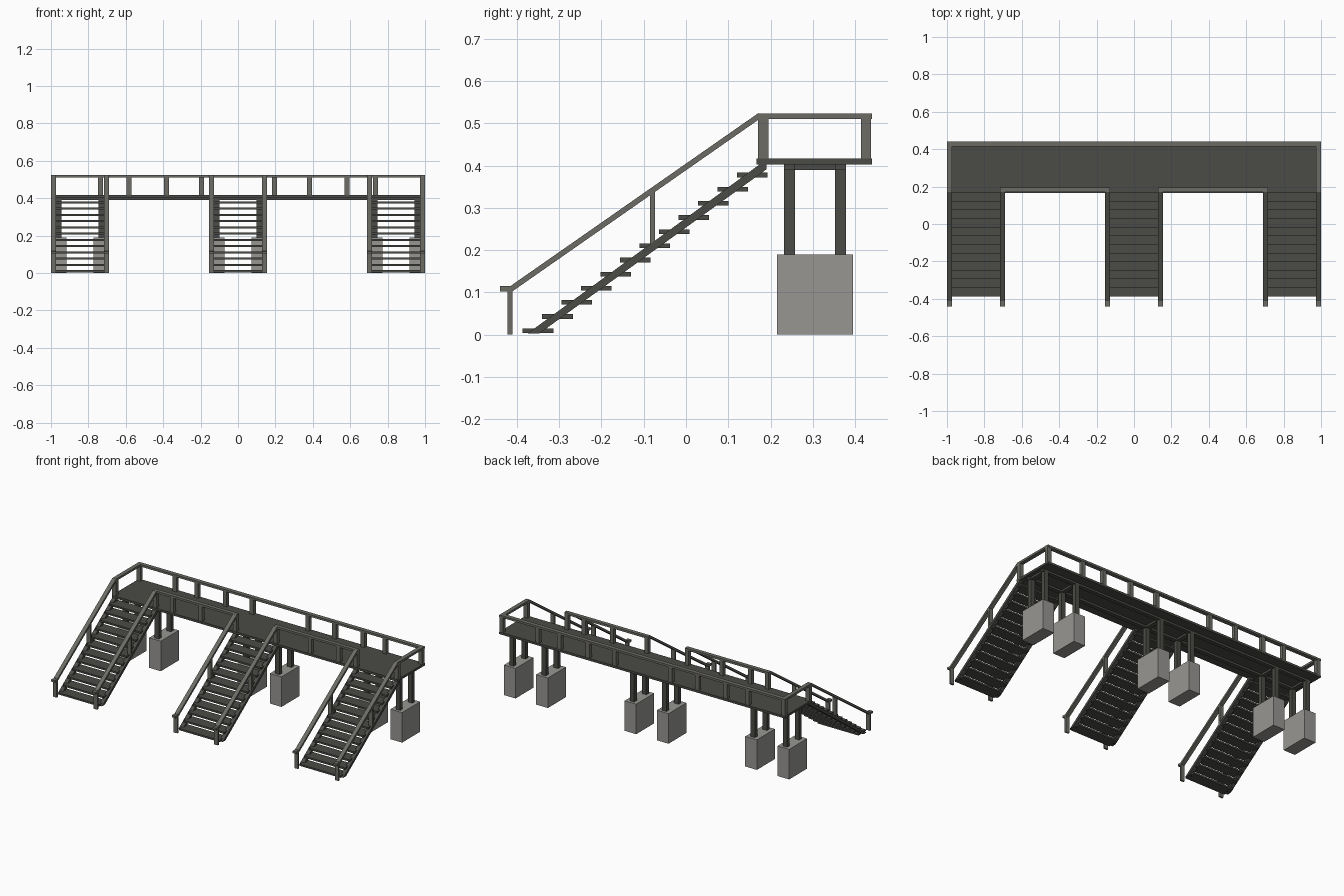
import bpy
from mathutils import Vector

if "Cube" in bpy.data.objects:
    bpy.data.objects.remove(bpy.data.objects["Cube"])


def material(name, r, g, b):
    m = bpy.data.materials.new(name)
    m.diffuse_color = (r, g, b, 1)
    m.use_nodes = True
    m.node_tree.nodes["Principled BSDF"].inputs["Base Color"].default_value = m.diffuse_color
    return m


DECK = material("dark timber", 0.07, 0.07, 0.063)
RAIL = material("rail timber", 0.15, 0.148, 0.13)
STONE = material("concrete", 0.31, 0.305, 0.29)


def mesh(name, verts, faces, mat):
    me = bpy.data.meshes.new(name)
    me.from_pydata(verts, [], faces)
    me.materials.append(mat)
    ob = bpy.data.objects.new(name, me)
    bpy.context.collection.objects.link(ob)
    return ob


def prism(name, x0, x1, profile, mat):
    """Extrude a counter-clockwise (y, z) outline from x0 to x1."""
    n = len(profile)
    verts = [(x, y, z) for x in (x0, x1) for y, z in profile]
    faces = [tuple(range(n))[::-1], tuple(range(n, 2 * n))]
    faces += [(i, (i + 1) % n, n + (i + 1) % n, n + i) for i in range(n)]
    return mesh(name, verts, faces, mat)


def box(name, x0, x1, y0, y1, z0, z1, mat):
    return prism(name, x0, x1, [(y0, z0), (y1, z0), (y1, z1), (y0, z1)], mat)


def slope(name, x0, x1, a, b, thick, mat):
    """Sloped bar in the yz plane with its ends cut upright."""
    d = (Vector(b) - Vector(a)).normalized()
    h = thick / d.x / 2
    prism(name, x0, x1, [(a[0], a[1] - h), (b[0], b[1] - h),
                         (b[0], b[1] + h), (a[0], a[1] + h)], mat)


W = 0.026        # rail width
HALF = 0.155     # half width of a flight
TOP = 0.417      # deck surface
R0, R1 = 0.511, 0.524  # top rail

# Deck and the joists beneath it
box("deck", -1, 1, 0.167, 0.44, 0.403, TOP, DECK)
for y in (0.232, 0.352):
    box("joist", -0.98, 0.98, y, y + W, 0.39, 0.403, DECK)

for cx in (-0.845, 0, 0.845):
    # Stair treads
    for i in range(12):
        y, z = -0.387 + i * 0.0461, 0.004 + i * 0.0335
        box("tread", cx - HALF + 0.012, cx + HALF - 0.012,
            y, y + 0.073, z, z + 0.011, DECK)
    for s in (-1, 1):
        # Stringer and sloping handrail on each side
        xa, xb = sorted((cx + s * HALF, cx + s * (HALF - W)))
        prism("stringer", xa, xb, [(-0.375, 0.003), (-0.347, 0.003),
                                   (0.19, 0.391), (0.19, 0.405),
                                   (0.177, 0.405)], DECK)
        slope("stair_handrail", xa, xb, (-0.413, 0.109), (0.172, 0.517), 0.013, RAIL)
        box("handrail_end", xa, xb, -0.44, -0.41, 0.102, 0.115, RAIL)
        box("foot_post", xa, xb, -0.422, -0.411, 0, 0.105, RAIL)
        box("middle_post", xa, xb, -0.085, -0.073, 0.207, 0.34, RAIL)
        box("landing_post", xa, xb, 0.17, 0.195, TOP, R0, RAIL)
        # Concrete footing, paired columns and their cap
        fx = cx + s * 0.113
        box("footing", fx - 0.041, fx + 0.041, 0.215, 0.395, 0, 0.19, STONE)
        for y in (0.232, 0.352):
            box("column", fx - 0.015, fx + 0.015, y, y + W, 0.19, 0.39, DECK)
        box("column_cap", fx - 0.015, fx + 0.015, 0.232, 0.378, 0.39, 0.403, DECK)

# Back railing
box("back_rail", -1, 1, 0.414, 0.44, R0, R1, RAIL)
for s in (-1, 1):
    for x in (0.987, 0.735, 0.582, 0.383, 0.195):
        box("back_post", s * x - W / 2, s * x + W / 2, 0.414, 0.438, TOP, R0, RAIL)
    # Side rail
    xa, xb = sorted((s, s * (1 - W)))
    box("side_rail", xa, xb, 0.17, 0.416, R0, R1, RAIL)
    # Front railing between flights
    xa, xb = sorted((s * (HALF - W), s * (0.69 + W)))
    box("front_rail", xa, xb, 0.17, 0.195, R0, R1, RAIL)
    for x in (0.582, 0.383):
        box("front_post", s * x - W / 2, s * x + W / 2, 0.17, 0.195, TOP, R0, RAIL)
